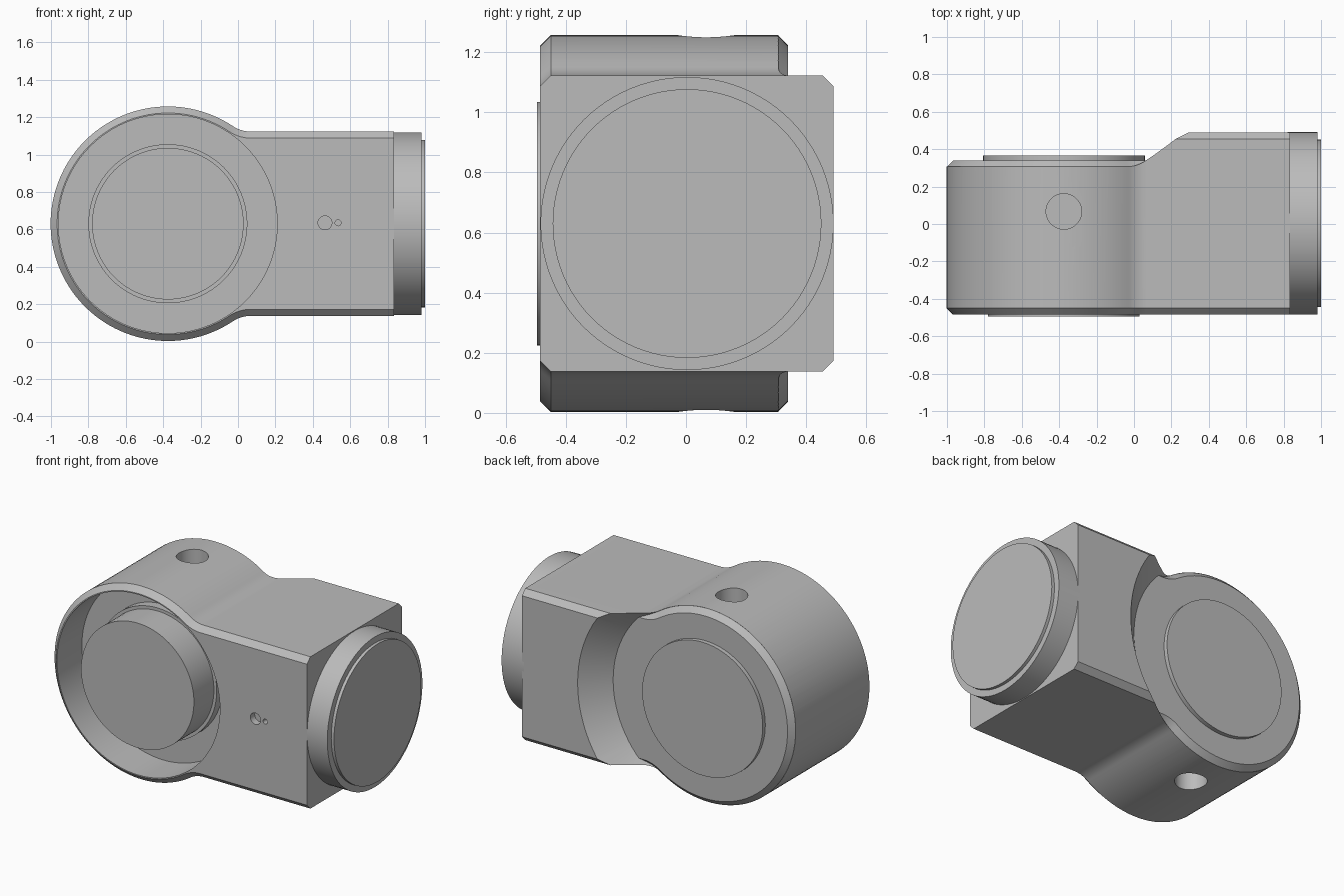
import bpy, bmesh, math
from mathutils import Vector

if "Cube" in bpy.data.objects:
    bpy.data.objects.remove(bpy.data.objects["Cube"])

grey = bpy.data.materials.new("plain_grey")
grey.use_nodes = True
grey.diffuse_color = (0.5, 0.5, 0.5, 1)
grey.node_tree.nodes["Principled BSDF"].inputs["Base Color"].default_value = (0.5, 0.5, 0.5, 1)

CX, CZ = -0.375, 0.63          # axis of the round housing
R, H = 0.627, 0.4925           # housing radius, half height of the square arm
FX = 0.07                      # where the blend meets the arm
DX = FX - CX
F = (DX**2 + H**2 - R**2) / (2 * (R - H))   # blend radius tangent to both
CHAMFER = 0.035
FRONT, BACK, ARM_BACK = -0.485, 0.34, 0.49
ARM_END = 0.835


def loft(name, rings):
    """Closed solid through a list of equal-length rings."""
    bm = bmesh.new()
    loops = [[bm.verts.new(p) for p in ring] for ring in rings]
    n = len(loops[0])
    for a, b in zip(loops, loops[1:]):
        for i in range(n):
            j = (i + 1) % n
            bm.faces.new((a[i], a[j], b[j], b[i]))
    bm.faces.new(loops[0])
    bm.faces.new(loops[-1])
    bmesh.ops.recalc_face_normals(bm, faces=bm.faces)
    mesh = bpy.data.meshes.new(name)
    bm.to_mesh(mesh)
    bm.free()
    mesh.materials.append(grey)
    obj = bpy.data.objects.new(name, mesh)
    bpy.context.scene.collection.objects.link(obj)
    return obj


def turned(name, axis, centre, profile, n=96):
    """Solid of revolution; profile holds (position along axis, radius)."""
    k = "xyz".index(axis)
    rings = []
    for t, r in profile:
        ring = []
        for i in range(n):
            a = math.tau * i / n
            p = Vector(centre)
            p[k] = t
            p[(k + 1) % 3] += r * math.cos(a)
            p[(k + 2) % 3] += r * math.sin(a)
            ring.append(p)
        rings.append(ring)
    return loft(name, rings)


def arc(x, z, r, a0, a1, n):
    steps = [a0 + (a1 - a0) * i / n for i in range(n + 1)]
    return [(x + r * math.cos(a), z + r * math.sin(a)) for a in steps]


def outline(y, d):
    """Keyhole outline of the body, grown outward by d, at depth y."""
    t = math.atan2(H + F, DX)
    pts = [(ARM_END, CZ - H - d)]
    pts += arc(FX, CZ - H - F, F - d, math.pi / 2, math.pi - t, 10)
    pts += arc(CX, CZ, R + d, -t, t - math.tau, 90)[1:-1]
    pts += arc(FX, CZ + H + F, F - d, t - math.pi, -math.pi / 2, 10)
    pts.append((ARM_END, CZ + H + d))
    return [Vector((x, y, z)) for x, z in pts]


def cut(target, cutter):
    cutter.hide_render = True
    mod = target.modifiers.new("cut", "BOOLEAN")
    mod.operation = "DIFFERENCE"
    mod.solver = "EXACT"
    mod.object = cutter
    bpy.context.view_layer.objects.active = target
    bpy.ops.object.modifier_apply(modifier=mod.name)
    bpy.data.objects.remove(cutter)


AXIS = (CX, 0, CZ)

# Keyhole body, full depth of the arm, chamfered front and back
body = loft("body", [outline(FRONT, -CHAMFER), outline(FRONT + CHAMFER, 0),
                     outline(ARM_BACK - CHAMFER, 0), outline(ARM_BACK, -CHAMFER)])

# Lower the back of the round housing: conical relief that keeps a chamfered rim
relief = turned("relief_cutter", "y", AXIS, [(0.29, 0.61), (0.55, 0.87)])
rim = loft("rim_keeper", [outline(BACK - 2 * CHAMFER, CHAMFER), outline(BACK, -CHAMFER)])
cut(relief, rim)
cut(body, relief)

# Front recess
cut(body, turned("recess_cutter", "y", AXIS, [(-0.6, 0.585), (-0.23, 0.585)]))

# Blind holes in the top and bottom of the housing
for z0, z1 in ((1.0, 1.4), (-0.14, 0.26)):
    cut(body, turned("hole_cutter", "z", (CX, 0.067, 0), [(z0, 0.095), (z1, 0.095)], 48))

# Two small holes in the front of the arm
for x, r in ((0.465, 0.037), (0.535, 0.016)):
    cut(body, turned("small_hole_cutter", "y", (x, 0, 0.635), [(-0.6, r), (-0.44, r)], 32))

parts = [
    body,
    # Hub standing in the front recess
    turned("front_hub", "y", AXIS, [(-0.495, 0.405), (-0.29, 0.405),
                                    (-0.29, 0.425), (-0.22, 0.425)]),
    # Raised disc on the back
    turned("back_disc", "y", AXIS, [(0.33, 0.4325), (0.367, 0.4325)]),
    # Round flange on the end of the arm
    turned("end_flange", "x", (0, 0.0035, CZ), [(0.82, 0.4875), (0.98, 0.4875),
                                                (0.98, 0.447), (1.0, 0.447)]),
]

bpy.ops.object.select_all(action="DESELECT")
for part in parts:
    part.select_set(True)
bpy.context.view_layer.objects.active = body
bpy.ops.object.shade_smooth_by_angle(angle=math.radians(30))
